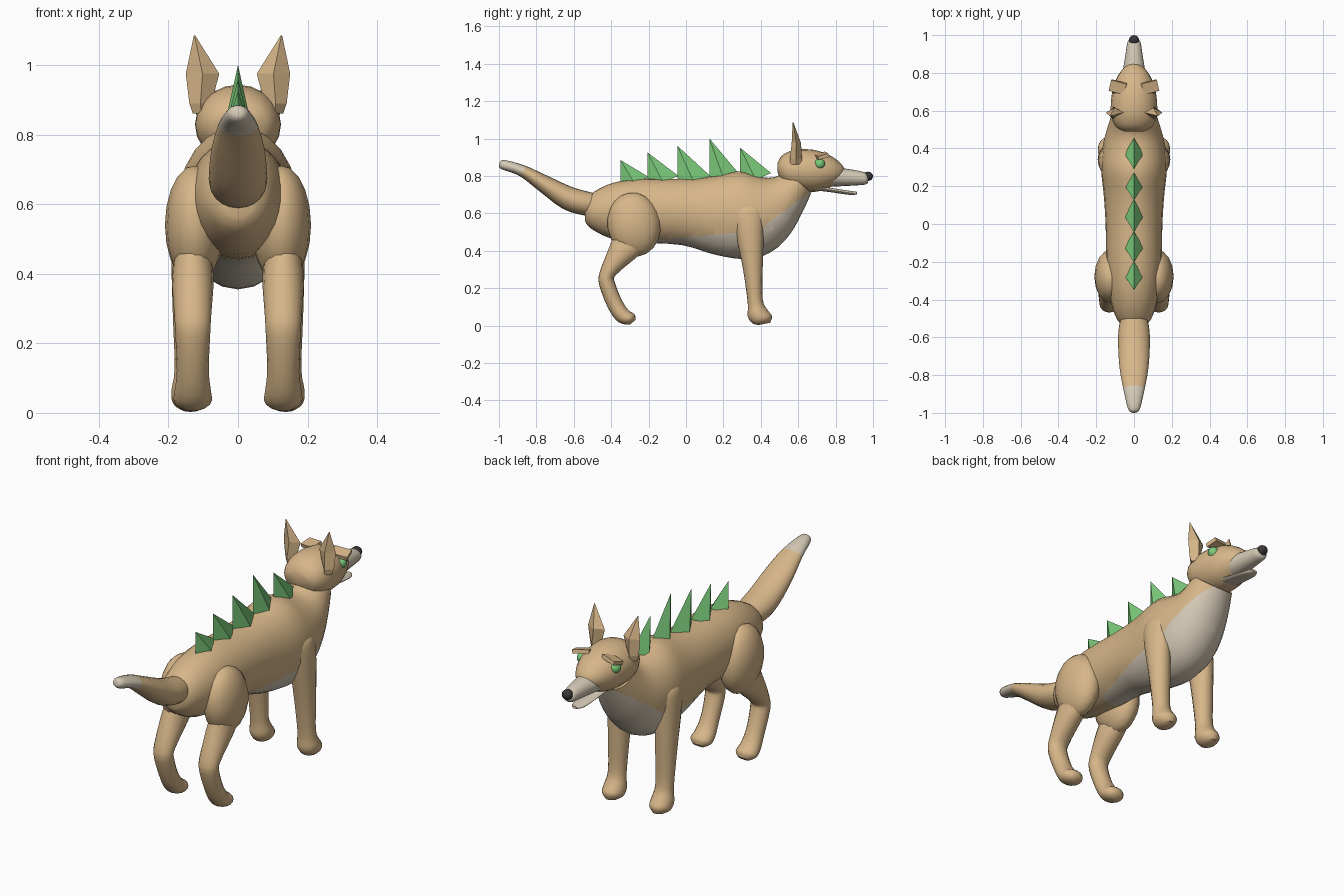
import bpy
import bmesh
import math
from mathutils import Vector

cube = bpy.data.objects.get("Cube")
if cube:
    bpy.data.objects.remove(cube, do_unlink=True)


def material(name, colour):
    mat = bpy.data.materials.new(name)
    mat.use_nodes = True
    mat.diffuse_color = (*colour, 1)
    mat.node_tree.nodes["Principled BSDF"].inputs["Base Color"].default_value = (*colour, 1)
    return mat


TAN = material("tan fur", (.68, .47, .25))
CREAM = material("cream fur", (.66, .58, .46))
GREEN = material("leaf green", (.2, .6, .2))
DARK = material("nose black", (.04, .037, .037))


def finish(name, bm, mats, smooth=True):
    bmesh.ops.recalc_face_normals(bm, faces=bm.faces)
    mesh = bpy.data.meshes.new(name)
    bm.to_mesh(mesh)
    bm.free()
    for mat in mats:
        mesh.materials.append(mat)
    obj = bpy.data.objects.new(name, mesh)
    bpy.context.collection.objects.link(obj)
    if smooth:
        bpy.ops.object.select_all(action="DESELECT")
        obj.select_set(True)
        bpy.context.view_layer.objects.active = obj
        bpy.ops.object.shade_smooth_by_angle(angle=math.radians(50))
    return obj


def refine(rings, steps):
    """Catmull-Rom interpolation of the ring values."""
    result = []
    last = len(rings) - 1
    for i in range(last):
        quad = [rings[max(i - 1, 0)], rings[i], rings[i + 1], rings[min(i + 2, last)]]
        for s in range(steps):
            t = s / steps
            result.append([b + t * (c - a) / 2
                           + t * t * (a - 2.5 * b + 2 * c - d / 2)
                           + t ** 3 * (3 * b - a - 3 * c + d) / 2
                           for a, b, c, d in zip(*quad)])
    return result + [list(rings[-1])]


def loft(rings, sides=20, steps=3, side=1, x=0):
    """Each ring: one edge point (y, z), the opposite edge (y, z), half width, optional x."""
    bm = bmesh.new()
    loops = []
    for ring in refine(rings, steps):
        y0, z0, y1, z1, width = ring[:5]
        cx = ring[5] if len(ring) > 5 else x
        loop = []
        for k in range(sides):
            a = math.tau * k / sides
            u = math.sin(a) / 2
            loop.append(bm.verts.new((side * cx + width * math.cos(a),
                                      (y0 + y1) / 2 + (y0 - y1) * u,
                                      (z0 + z1) / 2 + (z0 - z1) * u)))
        loops.append(loop)
    for p, q in zip(loops, loops[1:]):
        for k in range(sides):
            n = (k + 1) % sides
            bm.faces.new((p[k], p[n], q[n], q[k]))
    bm.faces.new(loops[0])
    bm.faces.new(loops[-1])
    return bm


def cut_line(bm, start, end):
    """Cut along a line in the y-z plane; return a test for points below it."""
    normal = Vector((0, start[1] - end[1], end[0] - start[0]))
    origin = Vector((0, *start))
    geom = bm.verts[:] + bm.edges[:] + bm.faces[:]
    bmesh.ops.bisect_plane(bm, geom=geom, plane_co=origin, plane_no=normal)
    return lambda p: (p - origin).dot(normal) < 0


def ball(name, centre, size, mat, segments=16):
    bm = bmesh.new()
    bmesh.ops.create_uvsphere(bm, u_segments=segments, v_segments=segments // 2 + 2, radius=1)
    bmesh.ops.scale(bm, vec=size, verts=bm.verts)
    bmesh.ops.translate(bm, vec=centre, verts=bm.verts)
    return finish(name, bm, [mat])


# Body with a cream chest and belly
body = loft([
    (-.54, .67, -.54, .56, .05), (-.50, .71, -.51, .52, .09),
    (-.40, .76, -.40, .465, .125), (-.25, .785, -.25, .445, .145),
    (0, .785, -.02, .43, .15), (.15, .80, .15, .38, .16),
    (.28, .825, .32, .355, .175), (.38, .80, .45, .39, .165),
    (.44, .79, .55, .48, .145), (.49, .80, .62, .60, .125),
    (.53, .83, .67, .71, .105)], sides=24)
belly = cut_line(body, (-.14, .46), (.38, .505))
chest = cut_line(body, (.38, .505), (.67, .72))
for face in body.faces:
    p = face.calc_center_median()
    face.material_index = int(belly(p) or chest(p)) if p.y > -.14 else 0
finish("body", body, [TAN, CREAM])

# Tail with a cream tip
tail = loft([
    (-.995, .875, -1, .855, .012), (-.97, .885, -.985, .835, .032),
    (-.86, .855, -.89, .80, .056), (-.75, .805, -.78, .715, .076),
    (-.62, .745, -.66, .625, .084), (-.54, .72, -.55, .59, .08),
    (-.46, .70, -.47, .59, .06)])
ahead = cut_line(tail, (-.85, .86), (-.885, .80))
for face in tail.faces:
    face.material_index = int(ahead(face.calc_center_median()))
finish("tail", tail, [TAN, CREAM])

# Head, muzzle, lower jaw and nose
finish("head", loft([
    (.49, .87, .49, .82, .05), (.515, .91, .515, .76, .095),
    (.58, .94, .58, .72, .122), (.68, .94, .69, .715, .118),
    (.77, .91, .76, .735, .095), (.83, .865, .81, .765, .06),
    (.85, .83, .845, .80, .02)]), [TAN])
finish("muzzle", loft([
    (.74, .85, .74, .74, .075), (.83, .842, .83, .745, .056),
    (.92, .828, .92, .75, .042), (.965, .815, .965, .756, .034),
    (.975, .80, .975, .775, .015)], sides=16), [CREAM])
finish("lower_jaw", loft([
    (.68, .755, .68, .725, .05), (.78, .735, .78, .712, .045),
    (.88, .72, .88, .698, .034), (.915, .715, .915, .702, .015)], sides=16), [CREAM])
ball("nose", (0, .973, .798), (.028, .027, .025), DARK, 12)

for side, label in ((1, "left"), (-1, "right")):
    # Eyes and slanted brows
    ball(label + "_eye", (side * .095, .715, .865), (.026, .028, .028), GREEN)
    brow = bmesh.new()
    bmesh.ops.create_cube(brow, size=1)
    bmesh.ops.scale(brow, vec=(.085, .06, .02), verts=brow.verts)
    obj = finish(label + "_brow", brow, [TAN], smooth=False)
    obj.location = (side * .085, .725, .908)
    obj.rotation_euler = (.25, side * .12, side * .25)

    # Faceted ears
    finish(label + "_ear", loft([
        (.555, .86, .62, .86, .025, .105), (.555, .89, .62, .89, .032, .108),
        (.565, .975, .615, .975, .048, .102),
        (.57, 1.085, .575, 1.085, .002, .125)],
        sides=4, steps=1, side=side), [TAN], smooth=False)

    # Front legs, shoulder to paw
    finish(label + "_front_leg", loft([
        (.29, .645, .37, .645, .02), (.25, .61, .41, .615, .045),
        (.265, .5, .415, .5, .056), (.305, .3, .41, .3, .052),
        (.33, .12, .41, .14, .046), (.33, .05, .435, .085, .055),
        (.355, .012, .46, .05, .052), (.39, .003, .45, .015, .025)],
        sides=16, side=side, x=.136), [TAN])

    # Hind thighs and lower legs
    thigh = ball(label + "_thigh", (0, 0, 0), (.086, .142, .172), TAN)
    thigh.location = (side * .124, -.278, .54)
    thigh.rotation_euler.x = .15
    finish(label + "_hind_leg", loft([
        (-.38, .50, -.20, .42, .05), (-.41, .42, -.27, .36, .06),
        (-.46, .29, -.375, .27, .053), (-.465, .22, -.38, .23, .05),
        (-.42, .10, -.345, .14, .046), (-.375, .03, -.31, .085, .053),
        (-.335, .008, -.275, .06, .054), (-.30, .005, -.27, .03, .028)],
        sides=16, side=side, x=.13), [TAN])

# Row of back spikes: rear y, front y, tip height, base height
spikes = [(-.35, -.20, .885, .77), (-.205, -.04, .925, .775), (-.045, .13, .96, .775),
          (.125, .285, 1, .785), (.29, .455, .95, .79)]
for number, (rear, front, tip, base) in enumerate(spikes, 1):
    bm = bmesh.new()
    middle = (rear + front) / 2
    corners = [bm.verts.new(p) for p in (
        (0, rear, base), (.05, middle, base - .01),
        (0, front, base + .025), (-.05, middle, base - .01))]
    apex = bm.verts.new((0, rear, tip))
    for k in range(4):
        bm.faces.new((corners[k], corners[(k + 1) % 4], apex))
    bm.faces.new((corners[0], corners[1], corners[2]))
    bm.faces.new((corners[0], corners[2], corners[3]))
    finish("back_spike_%d" % number, bm, [GREEN], smooth=False)
